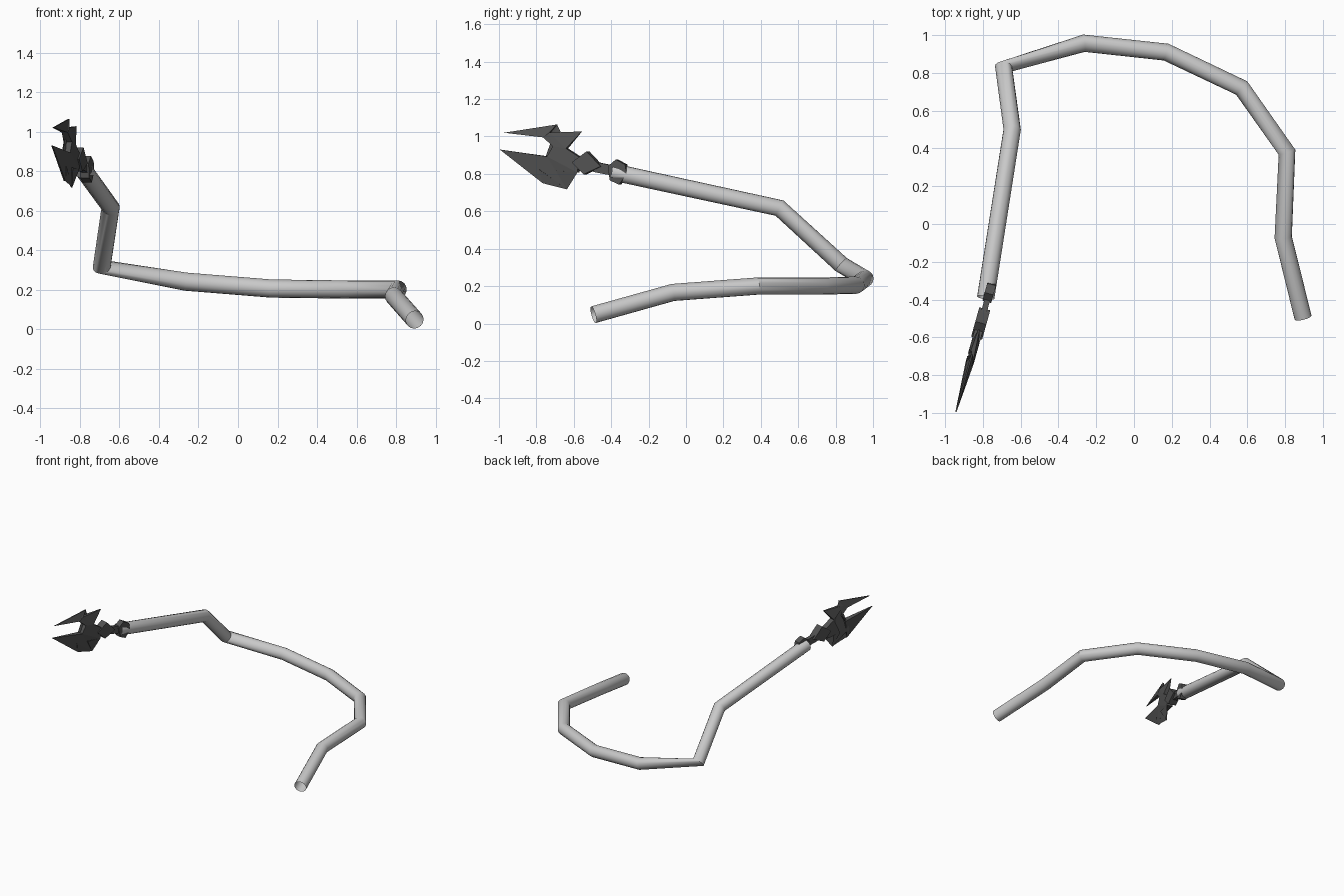
import bpy, bmesh, math
from mathutils import Vector

if "Cube" in bpy.data.objects:
    bpy.data.objects.remove(bpy.data.objects["Cube"])


def material(name, value):
    m = bpy.data.materials.new(name)
    m.diffuse_color = (value, value, value, 1)
    m.use_nodes = True
    m.node_tree.nodes["Principled BSDF"].inputs["Base Color"].default_value = m.diffuse_color
    return m


light_grey = material("light grey", 0.58)
dark_grey = material("dark grey", 0.085)


def finish(bm, name, mat, smooth=False):
    bmesh.ops.recalc_face_normals(bm, faces=bm.faces)
    me = bpy.data.meshes.new(name)
    bm.to_mesh(me)
    bm.free()
    me.materials.append(mat)
    ob = bpy.data.objects.new(name, me)
    bpy.context.collection.objects.link(ob)
    if smooth:
        bpy.ops.object.select_all(action='DESELECT')
        ob.select_set(True)
        bpy.context.view_layer.objects.active = ob
        bpy.ops.object.shade_smooth_by_angle(angle=math.radians(30))
    return ob


# Tail: open round tube swept along a bent path.
# The last value leans each ring towards the next segment.
PATH = [
    (0.895, -0.495, 0.047, 0.5), (0.79, -0.07, 0.166, 0.5),
    (0.81, 0.38, 0.20, 0.5), (0.57, 0.72, 0.20, 0.5),
    (0.17, 0.91, 0.205, 0.5), (-0.265, 0.957, 0.24, 0.5),
    (-0.69, 0.83, 0.315, 0.8), (-0.645, 0.50, 0.617, 0.5),
    (-0.785, -0.39, 0.81, 0.5),
]
RADIUS, SIDES = 0.046, 16


def sweep(path):
    bm = bmesh.new()
    pts = [Vector(p[:3]) for p in path]
    dirs = [(b - a).normalized() for a, b in zip(pts, pts[1:])]
    tangent = dirs[0]
    u = tangent.cross(Vector((0, 0, 1))).normalized()
    rings = []
    for i, p in enumerate(pts):
        w = path[i][3]
        before, after = dirs[max(i - 1, 0)], dirs[min(i, len(dirs) - 1)]
        new = (before * (1 - w) + after * w).normalized()
        u = tangent.rotation_difference(new) @ u
        tangent = new
        v = tangent.cross(u)
        angles = [2 * math.pi * k / SIDES for k in range(SIDES)]
        rings.append([bm.verts.new(p + RADIUS * (u * math.cos(a) + v * math.sin(a)))
                      for a in angles])
    for r, s in zip(rings, rings[1:]):
        for k in range(SIDES):
            n = (k + 1) % SIDES
            bm.faces.new((r[k], r[n], s[n], s[k]))
    return bm


finish(sweep(PATH), "tail_tube", light_grey, smooth=True)


# Spear head: upright plates in one plane, each with (y, z, half thickness)
SLOPE = 0.28
NORMAL = Vector((1, -SLOPE, 0)).normalized()


def plate(name, outline):
    bm = bmesh.new()
    sides = []
    for s in (1, -1):
        sides.append([bm.verts.new(Vector((-0.94 + SLOPE * (y + 0.985), y, z))
                                   + NORMAL * t * s) for y, z, t in outline])
    a, b = sides
    n = len(a)
    caps = [bm.faces.new(a), bm.faces.new(b[::-1])]
    for i in range(n):
        j = (i + 1) % n
        bm.faces.new((a[i], b[i], b[j], a[j]))
    bmesh.ops.triangulate(bm, faces=caps)
    finish(bm, name, dark_grey)


def even(points, t):
    return [(y, z, t) for y, z in points]


# Two barbed prongs joined at the root
plate("forked_blade", [
    (-0.973, 1.02, 0.003), (-0.69, 1.064, 0.004), (-0.727, 1.02, 0.016),
    (-0.556, 1.027, 0.003), (-0.636, 0.936, 0.022), (-0.565, 0.89, 0.022),
    (-0.575, 0.807, 0.022), (-0.69, 0.818, 0.022), (-0.636, 0.717, 0.003),
    (-0.78, 0.823, 0.016), (-0.765, 0.75, 0.004), (-0.995, 0.93, 0.003),
    (-0.738, 0.893, 0.022), (-0.706, 0.947, 0.022), (-0.76, 0.995, 0.016),
])

# Diamond boss, neck and collar
plate("diamond_boss", even([(-0.604, 0.861), (-0.524, 0.92),
                            (-0.449, 0.84), (-0.54, 0.797)], 0.03))
plate("neck", even([(-0.49, 0.866), (-0.34, 0.834),
                    (-0.34, 0.781), (-0.49, 0.81)], 0.015))
plate("collar", even([(-0.412, 0.84), (-0.369, 0.877), (-0.32, 0.85),
                      (-0.31, 0.797), (-0.353, 0.743), (-0.401, 0.765)], 0.024))
